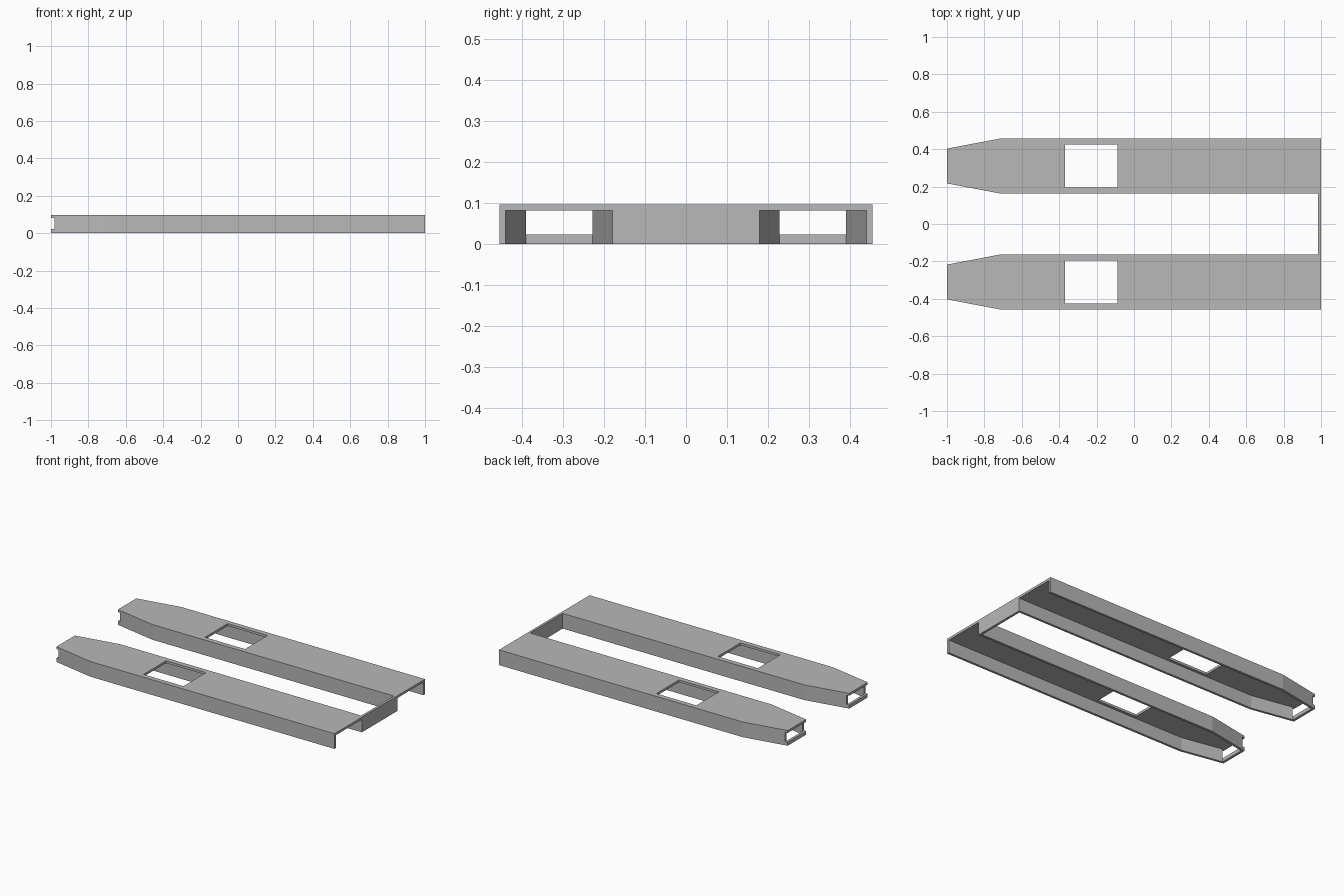
import bpy
import bmesh

default = bpy.data.objects.get("Cube")
if default:
    bpy.data.objects.remove(default, do_unlink=True)

steel = bpy.data.materials.new("steel_grey")
steel.use_nodes = True
GREY = (0.48, 0.48, 0.48, 1.0)
steel.diffuse_color = GREY
steel.node_tree.nodes["Principled BSDF"].inputs["Base Color"].default_value = GREY

HEIGHT, WALL, FORK_Y = 0.097, 0.015, 0.31
CEILING = HEIGHT - WALL


def prism(name, outline, z0, z1):
    """Extrude a flat outline from z0 up to z1."""
    bm = bmesh.new()
    face = bm.faces.new([bm.verts.new((x, y, z0)) for x, y in outline])
    top = bmesh.ops.extrude_face_region(bm, geom=[face])["geom"]
    for v in top:
        if isinstance(v, bmesh.types.BMVert):
            v.co.z = z1
    bmesh.ops.recalc_face_normals(bm, faces=bm.faces)
    mesh = bpy.data.meshes.new(name)
    bm.to_mesh(mesh)
    bm.free()
    mesh.materials.append(steel)
    obj = bpy.data.objects.new(name, mesh)
    bpy.context.collection.objects.link(obj)
    return obj


def box(name, x0, x1, y0, y1, z0, z1):
    return prism(name, [(x0, y0), (x1, y0), (x1, y1), (x0, y1)], z0, z1)


def tapered(name, tip_x, end_x, tip_half, half, y, z0, z1):
    """Straight bar that narrows toward its tip."""
    side = [(tip_x, tip_half), (-0.72, half), (end_x, half)]
    outline = [(x, y - w) for x, w in side] + [(x, y + w) for x, w in reversed(side)]
    return prism(name, outline, z0, z1)


def cut(target, cutters):
    for cutter in cutters:
        cutter.hide_render = True
        mod = target.modifiers.new("cut", "BOOLEAN")
        mod.operation, mod.solver, mod.object = "DIFFERENCE", "EXACT", cutter
    graph = bpy.context.evaluated_depsgraph_get()
    mesh = bpy.data.meshes.new_from_object(target.evaluated_get(graph))
    target.modifiers.clear()
    target.data = mesh
    for cutter in cutters:
        bpy.data.objects.remove(cutter, do_unlink=True)


# Two hollow forks, open below and at the wide end
for label, sign in (("back", 1), ("front", -1)):
    y = sign * FORK_Y
    fork = tapered(label + "_fork", -1, 1, 0.093, 0.146, y, 0, HEIGHT)
    cut(fork, [
        tapered("channel", -0.984, 1.2, 0.081, 0.131, y, -0.1, CEILING),
        box("tip_notch", -1.2, -0.982, y - 0.2, y + 0.2, 0.023, CEILING),
        box("roller_window", -0.37, -0.088, y - 0.114, y + 0.114, 0.05, 0.2),
    ])

# Plate joining the forks at the wide end
inner = FORK_Y - 0.146
box("cross_plate", 1 - WALL, 1, -inner, inner, 0, HEIGHT)
